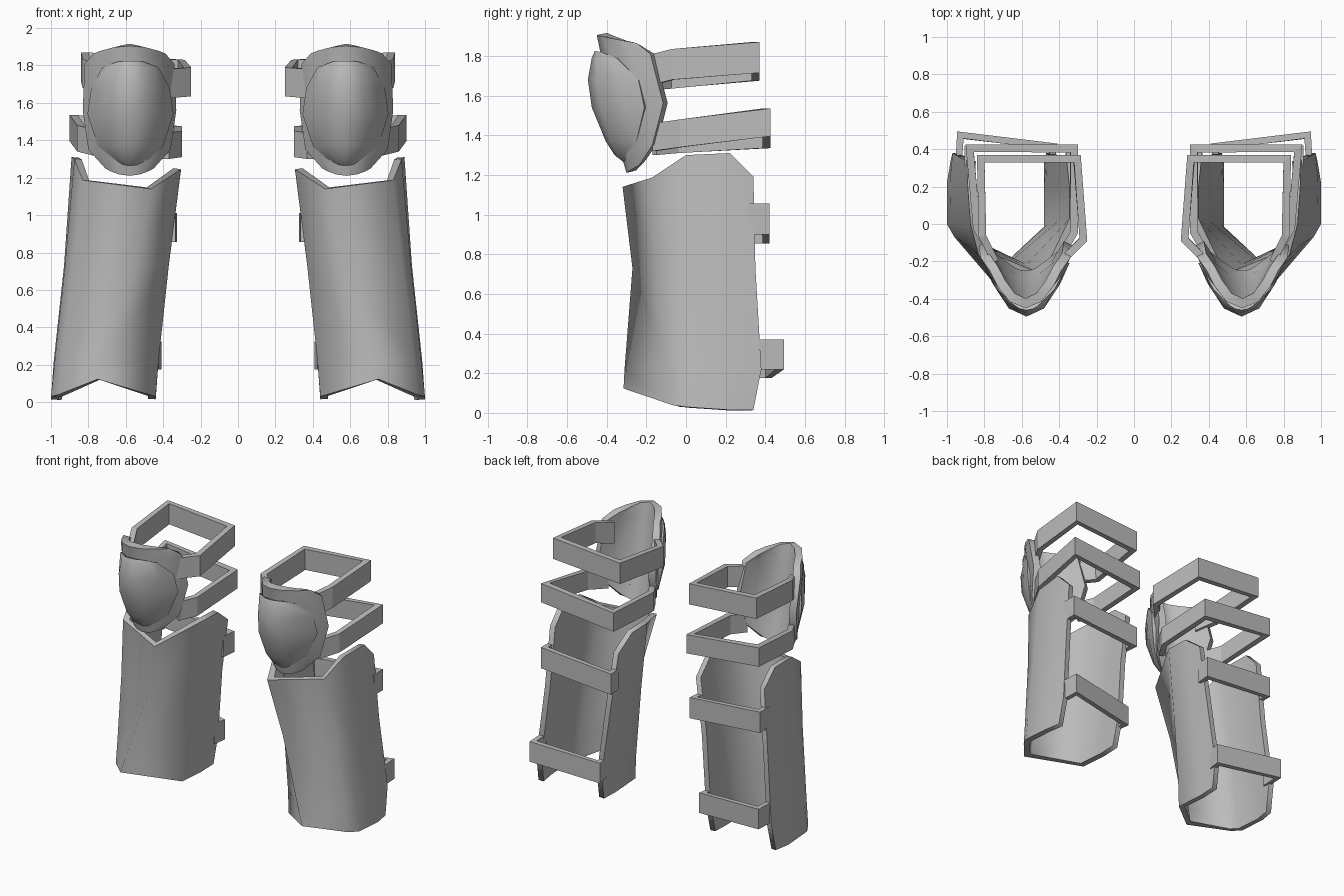
import bpy, bmesh

cube = bpy.data.objects.get("Cube")
if cube:
    bpy.data.objects.remove(cube, do_unlink=True)

# One grey for everything
grey = bpy.data.materials.new("armour_grey")
grey.use_nodes = True
GREY = (0.5, 0.5, 0.5, 1)
grey.diffuse_color = GREY
grey.node_tree.nodes["Principled BSDF"].inputs["Base Color"].default_value = GREY


def sheet(name, rows, thickness, smooth=True):
    """Thick sheet through rows of points (top row first), mirrored to the other leg."""
    bm = bmesh.new()
    grid = [[bm.verts.new(p) for p in row] for row in rows]
    for upper, lower in zip(grid, grid[1:]):
        for c in range(len(upper) - 1):
            f = bm.faces.new((upper[c], lower[c], lower[c + 1], upper[c + 1]))
            f.smooth = smooth
    for e in bm.edges:
        if e.is_boundary:
            e.smooth = False
    mesh = bpy.data.meshes.new(name)
    bm.to_mesh(mesh)
    bm.free()
    mesh.materials.append(grey)
    ob = bpy.data.objects.new(name, mesh)
    bpy.context.collection.objects.link(ob)
    solid = ob.modifiers.new("thickness", 'SOLIDIFY')
    solid.thickness = thickness
    solid.offset = -1
    solid.use_even_offset = True
    mirror = ob.modifiers.new("other_leg", 'MIRROR')
    mirror.use_axis = (True, False, False)
    mirror.use_mirror_merge = False
    return ob


def bowed_rows(cx, sections, columns):
    """Rows that bow forward: (z, half width, centre y, side y, side z offset)."""
    return [[(cx + w * t, yc + (ys - yc) * abs(t) ** 2.2, z + dz * abs(t) ** 2)
             for t in columns] for z, w, yc, ys, dz in sections]


def strap(name, path, height, thickness):
    """Flat band along (x, y, top z) points, counter-clockwise from above."""
    return sheet(name, [path, [(x, y, z - height) for x, y, z in path]],
                 thickness, smooth=False)


# Shin guards: each row runs inner back -> front ridge -> outer back
shin_rows = [
    [(.32, .34, 1.13), (.305, .20, 1.24), (.305, .02, 1.245), (.465, -.32, 1.14),
     (.83, -.17, 1.187), (.875, 0, 1.30), (.89, .22, 1.31), (.885, .34, 1.19)],
    [(.375, .35, .73), (.37, .2, .73), (.37, 0, .73), (.56, -.27, .73),
     (.88, -.12, .73), (.925, 0, .73), (.93, .22, .73), (.92, .35, .73)],
    [(.43, .38, .22), (.425, .2, .22), (.425, -.02, .22), (.72, -.31, .22),
     (.94, -.08, .22), (.98, 0, .22), (.985, .22, .22), (.97, .38, .22)],
    [(.44, .34, .02), (.44, .2, .015), (.44, -.03, .03), (.75, -.315, .123),
     (.96, -.07, .04), (1.0, 0, .03), (1.0, .22, .015), (.98, .34, .015)],
]
sheet("shin_guards", shin_rows, .04)

# Knee pads: backing plate and raised dome
COLS = (-1, -.8, -.45, 0, .45, .8, 1)
plate = [(1.905, .19, -.45, -.25, -.04), (1.81, .24, -.43, -.18, 0),
         (1.56, .25, -.40, -.115, 0), (1.35, .22, -.34, -.17, 0),
         (1.21, .13, -.30, -.235, .04)]
dome = [(1.825, .07, -.46, -.43, -.005), (1.79, .15, -.475, -.35, 0),
        (1.68, .21, -.495, -.24, 0), (1.54, .23, -.475, -.21, 0),
        (1.37, .175, -.405, -.25, 0), (1.30, .10, -.36, -.285, 0),
        (1.265, .04, -.315, -.31, .005)]
sheet("knee_plates", bowed_rows(.58, plate, COLS), .05)
sheet("knee_domes", bowed_rows(.575, dome, COLS), .05)

# Knee straps: open loops from plate edge to plate edge round the back
strap("upper_knee_straps", [(.76, -.21, 1.80), (.83, -.07, 1.835), (.84, .37, 1.87),
                            (.285, .37, 1.83), (.25, -.09, 1.79), (.37, -.21, 1.78)],
      .155, .04)
strap("lower_knee_straps", [(.78, -.17, 1.46), (.86, -.03, 1.48), (.90, .425, 1.535),
                            (.30, .425, 1.475), (.30, -.05, 1.45), (.37, -.17, 1.44)],
      .14, .04)

# Shin straps: short bands hooked over the back edges
strap("upper_shin_straps", [(.905, .31, 1.055), (.905, .42, 1.055),
                            (.325, .42, 1.01), (.335, .31, 1.01)], .155, .035)
strap("lower_shin_straps", [(.955, .33, .37), (.945, .495, .37),
                            (.41, .43, .325), (.425, .33, .325)], .15, .035)
